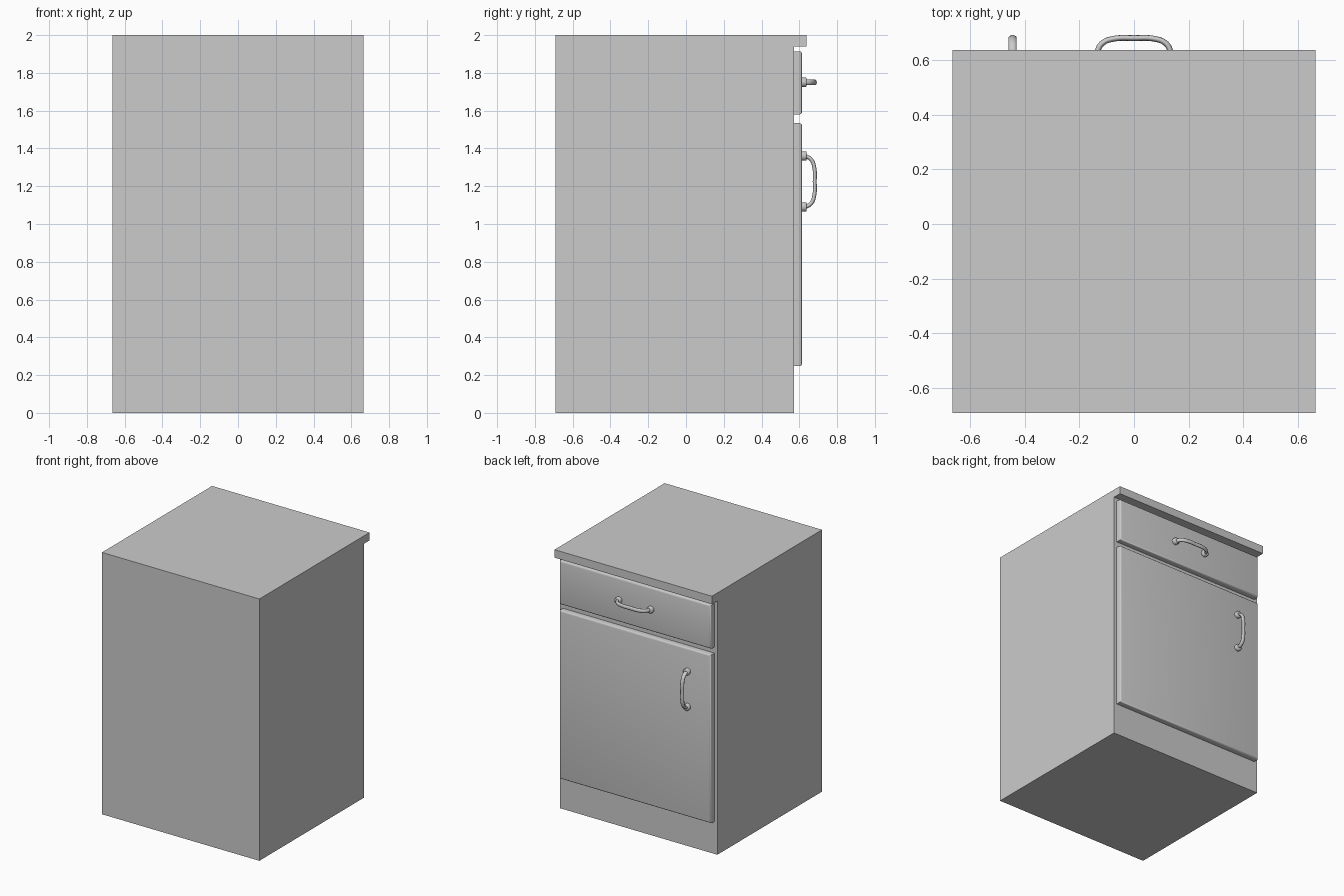
import bpy, bmesh, math
from mathutils import Matrix, Vector

if "Cube" in bpy.data.objects:
    bpy.data.objects.remove(bpy.data.objects["Cube"])

HALF_W = 0.665
FACE_Y = 0.571
FRONT_Y = 0.614


def add_object(name, bm):
    bmesh.ops.recalc_face_normals(bm, faces=bm.faces)
    mesh = bpy.data.meshes.new(name)
    bm.to_mesh(mesh)
    bm.free()
    obj = bpy.data.objects.new(name, mesh)
    bpy.context.collection.objects.link(obj)
    return obj


def smooth(obj, angle=35):
    bpy.ops.object.select_all(action='DESELECT')
    obj.select_set(True)
    bpy.context.view_layer.objects.active = obj
    bpy.ops.object.shade_smooth_by_angle(angle=math.radians(angle))


# Carcass with overhanging worktop: side profile (y, z) extruded along x
profile = [(-0.692, 0), (FACE_Y, 0), (FACE_Y, 1.939), (0.637, 1.939),
           (0.637, 2.0), (-0.692, 2.0)]
bm = bmesh.new()
side = bm.faces.new([bm.verts.new((-HALF_W, y, z)) for y, z in profile])
ext = bmesh.ops.extrude_face_region(bm, geom=[side])
moved = [g for g in ext['geom'] if isinstance(g, bmesh.types.BMVert)]
bmesh.ops.translate(bm, verts=moved, vec=(2 * HALF_W, 0, 0))
add_object("cabinet_body", bm)


# Door and drawer panels with rounded front edges
def panel(name, z0, z1):
    w, d = 2 * (HALF_W - 0.025), FRONT_Y - FACE_Y
    bm = bmesh.new()
    bmesh.ops.create_cube(bm, size=1, matrix=(
        Matrix.Translation((0, (FACE_Y + FRONT_Y) / 2, (z0 + z1) / 2))
        @ Matrix.Diagonal((w, d, z1 - z0, 1))))
    rim = [e for e in bm.edges if all(v.co.y > FRONT_Y - 0.001 for v in e.verts)]
    bmesh.ops.bevel(bm, geom=rim, offset=0.013, segments=3, profile=0.5,
                    affect='EDGES')
    smooth(add_object(name, bm))


panel("door_panel", 0.247, 1.534)
panel("drawer_panel", 1.58, 1.914)


# Bow handle: flattened bent bar with a round boss at each end
def handle(name, x, z, turn):
    place = Matrix.Translation((x, FRONT_Y, z)) @ Matrix.Rotation(turn, 4, 'Y')

    half = [(0.133, 0.008), (0.131, 0.027), (0.113, 0.051), (0.075, 0.065)]
    path = half + [(0, 0.0675)] + [(-px, py) for px, py in reversed(half)]
    curve = bpy.data.curves.new(name + "_bar", 'CURVE')
    curve.dimensions = '3D'
    curve.bevel_depth = 0.0105
    curve.bevel_resolution = 3
    curve.use_fill_caps = True
    spline = curve.splines.new('BEZIER')
    spline.resolution_u = 5
    spline.bezier_points.add(len(path) - 1)
    for p, (px, py) in zip(spline.bezier_points, path):
        p.co = (px, py, 0)
        p.handle_left_type = p.handle_right_type = 'AUTO'
    bar = bpy.data.objects.new(name + "_bar", curve)
    bpy.context.collection.objects.link(bar)
    bar.matrix_world = place @ Matrix.Diagonal((1, 1, 1.45, 1))

    for i, s in enumerate((-1, 1)):
        bm = bmesh.new()
        bmesh.ops.create_cone(bm, cap_ends=True, segments=20, radius1=0.025,
                              radius2=0.025, depth=0.026, matrix=(
            place @ Matrix.Translation((s * 0.135, 0.011, 0))
            @ Matrix.Rotation(-math.pi / 2, 4, 'X')))
        rim = [e for e in bm.edges
               if all(v.co.y > FRONT_Y + 0.02 for v in e.verts)]
        bmesh.ops.bevel(bm, geom=rim, offset=0.005, segments=2, profile=0.5,
                        affect='EDGES')
        smooth(add_object(f"{name}_boss_{i + 1}", bm), 50)


handle("drawer_handle", 0, 1.75, 0)
handle("door_handle", -0.445, 1.225, math.pi / 2)
